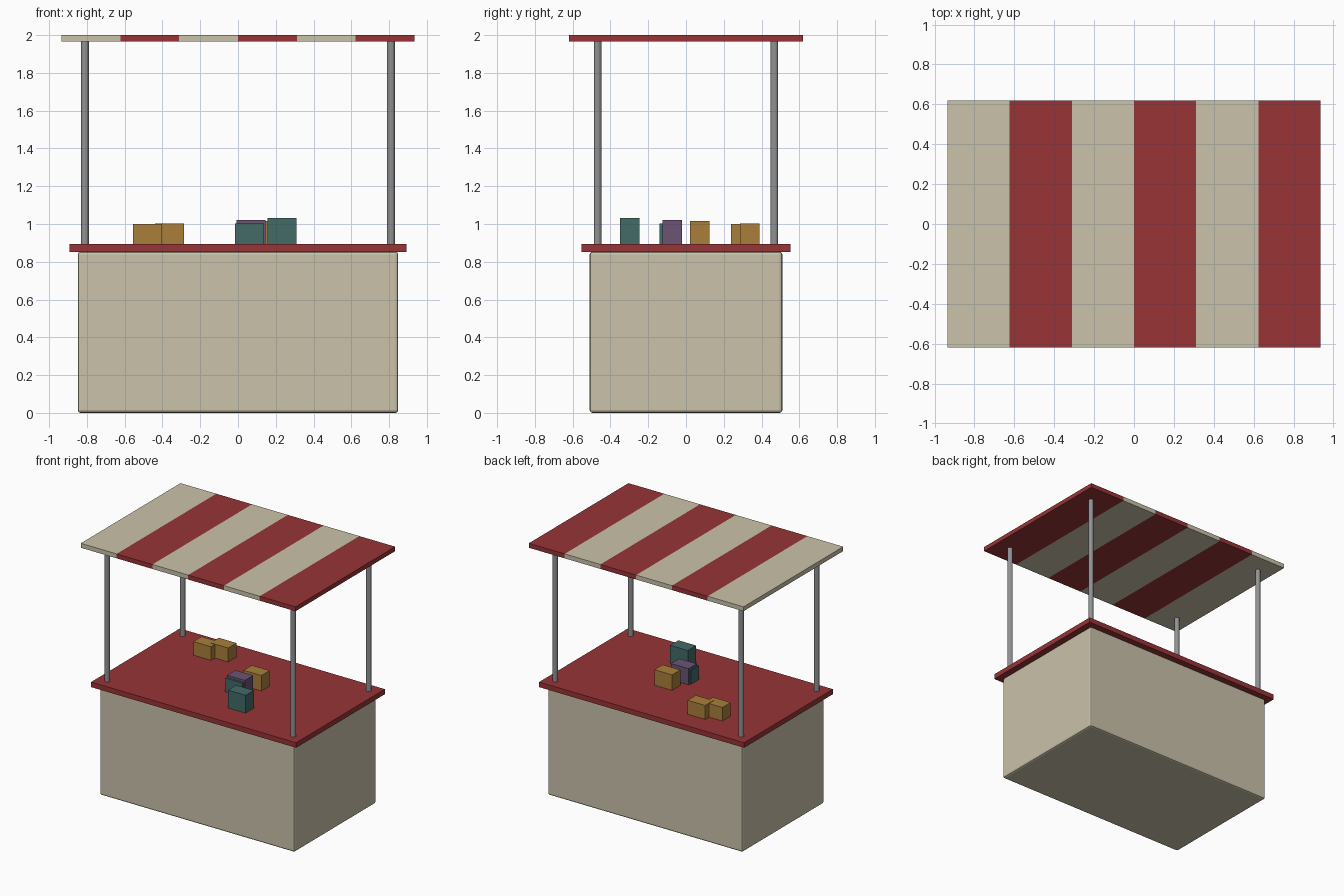
import bpy
import bmesh

if "Cube" in bpy.data.objects:
    bpy.data.objects.remove(bpy.data.objects["Cube"])


def srgb(r, g, b):
    f = lambda c: c / 12.92 if c <= 0.04045 else ((c + 0.055) / 1.055) ** 2.4
    return (f(r / 255), f(g / 255), f(b / 255), 1)


def material(name, rgb):
    m = bpy.data.materials.new(name)
    m.diffuse_color = srgb(*rgb)
    m.use_nodes = True
    m.node_tree.nodes["Principled BSDF"].inputs["Base Color"].default_value = m.diffuse_color
    return m


cream = material("cream", (202, 194, 170))
red = material("red", (152, 52, 54))
metal = material("grey metal", (146, 147, 149))
ochre = material("ochre", (168, 127, 58))
teal = material("teal", (66, 107, 103))
purple = material("purple", (108, 83, 117))


def box(name, lo, hi, mat, bevel=0):
    bm = bmesh.new()
    bmesh.ops.create_cube(bm, size=1)
    for v in bm.verts:
        v.co = [(a + b) / 2 + c * (b - a) for a, b, c in zip(lo, hi, v.co)]
    me = bpy.data.meshes.new(name)
    bm.to_mesh(me)
    bm.free()
    me.materials.append(mat)
    ob = bpy.data.objects.new(name, me)
    bpy.context.collection.objects.link(ob)
    if bevel:
        mod = ob.modifiers.new("bevel", 'BEVEL')
        mod.width = bevel
        mod.segments = 2
    return ob


# Stall base and counter top
COUNTER = 0.893
box("stall_base", (-0.848, -0.51, 0), (0.848, 0.51, 0.853), cream, 0.014)
box("counter_top", (-0.893, -0.552, 0.853), (0.893, 0.552, COUNTER), red)

# Four canopy posts
for sx, side in ((-1, "left"), (1, "right")):
    for sy, end in ((-1, "front"), (1, "back")):
        bpy.ops.mesh.primitive_cylinder_add(
            vertices=12, radius=0.02, depth=1.965 - COUNTER,
            location=(sx * 0.81, sy * 0.468, (1.965 + COUNTER) / 2))
        post = bpy.context.object
        post.name = f"{end}_{side}_post"
        post.data.materials.append(metal)

# Canopy: one slab cut into six stripes of alternating colour
HALF, STRIPES = 0.935, 6
canopy = box("striped_canopy", (-HALF, -0.62, 1.965), (HALF, 0.62, 2.0), cream)
canopy.data.materials.append(red)
bm = bmesh.new()
bm.from_mesh(canopy.data)
width = 2 * HALF / STRIPES
for i in range(1, STRIPES):
    bmesh.ops.bisect_plane(bm, geom=bm.verts[:] + bm.edges[:] + bm.faces[:],
                           plane_co=(-HALF + i * width, 0, 0), plane_no=(1, 0, 0))
for f in bm.faces:
    i = int((f.calc_center_median().x + HALF) / width)
    f.material_index = min(max(i, 0), STRIPES - 1) % 2
bm.to_mesh(canopy.data)
bm.free()

# Goods on the counter: centre x, centre y, top z, colour
goods = [
    ("ochre_box_left", -0.479, 0.290, 1.000, ochre),
    ("ochre_box_back", -0.363, 0.338, 1.003, ochre),
    ("ochre_box_middle", 0.112, 0.072, 1.015, ochre),
    ("teal_box_middle", 0.061, -0.088, 1.002, teal),
    ("purple_box", 0.069, -0.072, 1.020, purple),
    ("teal_box_front", 0.234, -0.298, 1.033, teal),
]
for name, x, y, top, mat in goods:
    box(name, (x - 0.077, y - 0.0515, COUNTER), (x + 0.077, y + 0.0515, top), mat)
